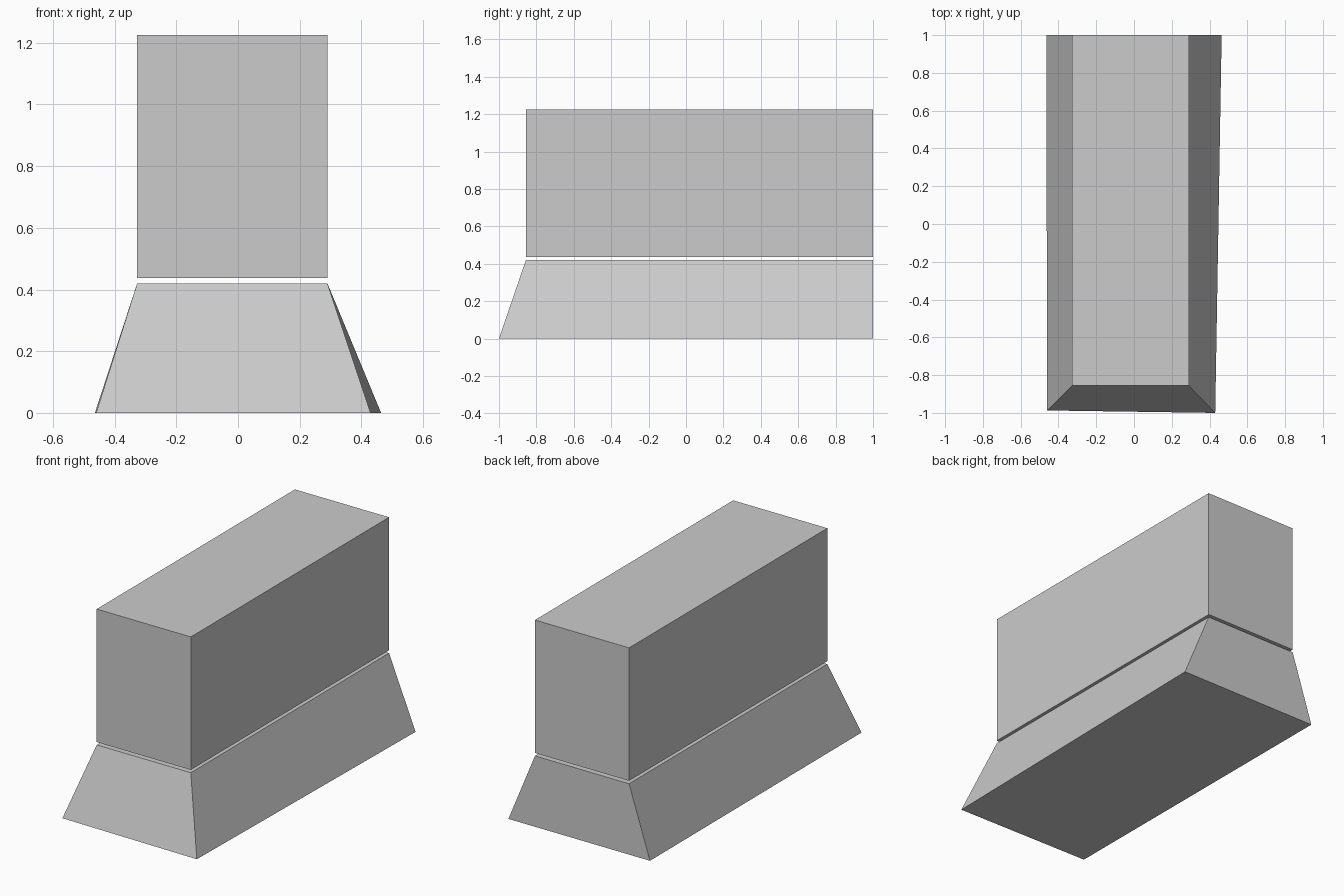
import bpy

if "Cube" in bpy.data.objects:
    bpy.data.objects.remove(bpy.data.objects["Cube"])

# Shared rectangular footprint of the upper block
RECT = [(-0.327, -0.856), (0.29, -0.856), (0.29, 1.0), (-0.327, 1.0)]
# Slightly skewed footprint on the ground; the back stays vertical
FOOT = [(-0.46, -0.987), (0.43, -1.0), (0.464, 1.0), (-0.464, 1.0)]


def loft(name, lower, z0, upper, z1):
    """Closed solid between two four-sided outlines."""
    verts = [(x, y, z0) for x, y in lower] + [(x, y, z1) for x, y in upper]
    faces = [(3, 2, 1, 0), (4, 5, 6, 7)]
    faces += [(i, (i + 1) % 4, (i + 1) % 4 + 4, i + 4) for i in range(4)]
    mesh = bpy.data.meshes.new(name)
    mesh.from_pydata(verts, [], faces)
    mesh.update()
    obj = bpy.data.objects.new(name, mesh)
    bpy.context.collection.objects.link(obj)
    return obj


# Flared base, then the block floating just above it
loft("flared_base", FOOT, 0.0, RECT, 0.42)
loft("upper_block", RECT, 0.437, RECT, 1.225)
